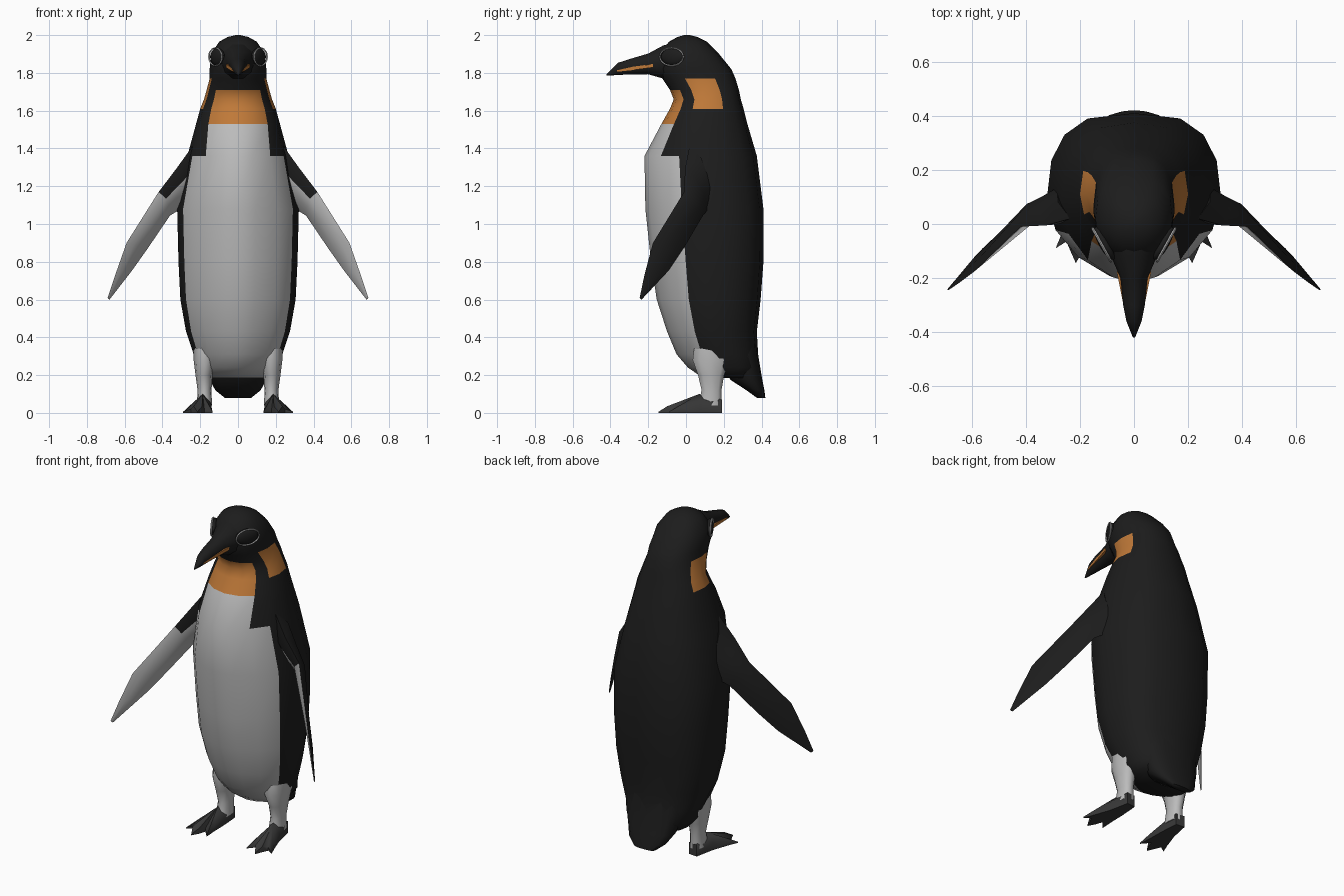
import bpy, bmesh, math
from math import sin, cos, pi, radians
from mathutils import Vector, Matrix

if "Cube" in bpy.data.objects:
    bpy.data.objects.remove(bpy.data.objects["Cube"])


def material(name, c):
    m = bpy.data.materials.new(name)
    m.diffuse_color = (*c, 1)
    m.use_nodes = True
    m.node_tree.nodes["Principled BSDF"].inputs["Base Color"].default_value = m.diffuse_color
    return m


BLACK = material("black", (0.012, 0.012, 0.012))
WHITE = material("white", (0.5, 0.5, 0.5))
ORANGE = material("orange", (0.52, 0.19, 0.04))
GREY = material("dark_grey", (0.04, 0.04, 0.04))


def finish(name, bm, mats, mirror=False, angle=60):
    bmesh.ops.recalc_face_normals(bm, faces=bm.faces)
    me = bpy.data.meshes.new(name)
    bm.to_mesh(me)
    bm.free()
    ob = bpy.data.objects.new(name, me)
    bpy.context.collection.objects.link(ob)
    for m in mats:
        me.materials.append(m)
    bpy.ops.object.select_all(action='DESELECT')
    ob.select_set(True)
    bpy.context.view_layer.objects.active = ob
    bpy.ops.object.shade_smooth_by_angle(angle=radians(angle))
    if mirror:
        ob.modifiers.new("mirror", 'MIRROR')
    return ob


def loft(name, rings, mats, pick=None, mirror=False, loop=False, angle=60):
    """Skin a list of point rings; pick(ring, segment) gives the material index."""
    bm = bmesh.new()
    vs = [[bm.verts.new(p) for p in r] for r in rings]
    n, k = len(vs[0]), len(vs)
    for i in range(k if loop else k - 1):
        a, b = vs[i], vs[(i + 1) % k]
        for j in range(n):
            f = bm.faces.new((a[j], a[(j + 1) % n], b[(j + 1) % n], b[j]))
            f.material_index = pick(i, j) if pick else 0
    if not loop:
        bm.faces.new(vs[0])
        bm.faces.new(vs[-1])
    return finish(name, bm, mats, mirror, angle)


def oval(z, yf, yb, hw, n=16, cx=0.0, front=1.0, back=0.8):
    """Horizontal ring; front and back set how square each half is."""
    pts = []
    for j in range(n):
        t = 2 * pi * j / n
        c, s = cos(t), sin(t)
        x = math.copysign(abs(c) ** (back if s > 0 else front), c)
        y = math.copysign(abs(s) ** (0.85 if s > 0 else 1), s)
        pts.append((cx + hw * x, (yf + yb) / 2 + (yb - yf) / 2 * y, z))
    return pts


# body and head: z, front y, back y, half width
BODY = [(0.185, 0.09, 0.36, 0.17), (0.24, 0.01, 0.39, 0.215), (0.31, -0.05, 0.382, 0.235),
        (0.43, -0.10, 0.375, 0.275), (0.6, -0.155, 0.395, 0.305), (0.8, -0.185, 0.41, 0.315),
        (1.08, -0.215, 0.41, 0.322), (1.36, -0.22, 0.375, 0.268), (1.53, -0.13, 0.325, 0.222),
        (1.61, -0.085, 0.305, 0.2), (1.66, -0.065, 0.29, 0.18), (1.71, -0.085, 0.28, 0.166),
        (1.77, -0.125, 0.262, 0.15), (1.82, -0.15, 0.24, 0.15), (1.9, -0.14, 0.175, 0.143),
        (1.965, -0.09, 0.11, 0.1), (1.99, -0.045, 0.06, 0.055), (2.0, -0.01, 0.02, 0.012)]


def body_colour(i, j):
    z = (BODY[i][0] + BODY[i + 1][0]) / 2
    if z < 1.36:
        return 1 if 9 <= j <= 14 else 0
    if z < 1.71 and 10 <= j <= 13:
        return 1 if z < 1.53 else 2
    return 2 if 1.61 < z < 1.77 and j in (0, 15, 7, 8) else 0


loft("body", [oval(*r, front=1.3 if r[0] < 1.5 else 1.0, back=0.65 if 0.4 < r[0] < 1.3 else 0.8)
              for r in BODY], [BLACK, WHITE, ORANGE], body_colour)

# tail
loft("tail", [oval(*r) for r in ((0.42, 0.15, 0.37, 0.2), (0.3, 0.18, 0.383, 0.19),
                                 (0.175, 0.235, 0.404, 0.15), (0.12, 0.32, 0.415, 0.12),
                                 (0.08, 0.375, 0.42, 0.07))], [BLACK])

# beak: y, bottom z, top z, half width
beak = []
for y, zb, zt, hw in ((-0.04, 1.75, 1.97, 0.1), (-0.12, 1.765, 1.95, 0.085), (-0.2, 1.79, 1.905, 0.05),
                      (-0.3, 1.79, 1.875, 0.04), (-0.36, 1.787, 1.855, 0.028), (-0.42, 1.785, 1.795, 0.004)):
    beak.append([(hw * cos(t), y, (zb + zt) / 2 + (zt - zb) / 2 * sin(t))
                 for t in (2 * pi * k / 10 for k in range(10))])
loft("beak", beak, [BLACK])

# orange beak stripes
stripe = [[(x - 0.02, y, z - h), (x, y, z - h), (x, y, z + h), (x - 0.02, y, z + h)]
          for x, y, z, h in ((0.064, -0.175, 1.838, 0.009), (0.043, -0.28, 1.824, 0.009),
                             (0.026, -0.365, 1.81, 0.004))]
loft("beak_stripe", stripe, [ORANGE], mirror=True)

# eyes with pale rims
place = Matrix.Translation((0.109, -0.071, 1.885)) @ Matrix.Rotation(radians(-29), 4, 'Z')
bm = bmesh.new()
bmesh.ops.create_uvsphere(bm, u_segments=16, v_segments=10, radius=1,
                          matrix=place @ Matrix.Diagonal((0.022, 0.07, 0.046, 1)))
finish("eye", bm, [BLACK], True)
rim = []
for k in range(24):
    t = 2 * pi * k / 24
    rim.append([place @ Vector((0.012 + 0.005 * sin(u), (0.071 + 0.004 * cos(u)) * cos(t),
                                (0.047 + 0.004 * cos(u)) * sin(t))) for u in (0, pi / 2, pi, 1.5 * pi)])
loft("eye_rim", rim, [WHITE], mirror=True, loop=True)

# flippers: leading edge, trailing edge, thickness
FLIP = [((0.235, 0.02, 1.42), (0.26, 0.15, 1.10), 0.05), ((0.325, -0.005, 1.295), (0.31, 0.115, 1.075), 0.045),
        ((0.42, -0.01, 1.17), (0.36, 0.09, 1.045), 0.03), ((0.59, -0.175, 0.9), (0.475, -0.01, 0.875), 0.014),
        ((0.65, -0.22, 0.73), (0.56, -0.09, 0.755), 0.009), ((0.69, -0.245, 0.61), (0.68, -0.235, 0.6), 0.003)]
inward = Vector((-0.8, -0.58, -0.15))
flipper = []
for a, b, th in FLIP:
    a, b = Vector(a), Vector(b)
    p, q = a.lerp(b, 0.25), a.lerp(b, 0.7)
    flipper.append([a, p + inward * th, q + inward * th * 0.8, b, q - inward * th * 0.8, p - inward * th])
loft("flipper", flipper, [BLACK, WHITE],
     lambda i, j: 1 if j < 3 and not (i < 2 and j == 0) else 0, mirror=True, angle=70)

# legs
loft("leg", [oval(z, yf, yb, hw, 10, cx) for z, yf, yb, hw, cx in (
    (0.36, 0.04, 0.24, 0.06, 0.175), (0.28, 0.03, 0.235, 0.06, 0.175), (0.2, 0.06, 0.205, 0.045, 0.18),
    (0.12, 0.08, 0.19, 0.037, 0.177), (0.04, 0.06, 0.19, 0.04, 0.178))], [WHITE], mirror=True)

# webbed feet: outline x, y and top height, fanned to the instep
FOOT = [(0.15, 0.185, 0.07), (0.205, 0.19, 0.07), (0.23, 0.07, 0.05), (0.265, -0.03, 0.03),
        (0.29, -0.09, 0.006), (0.25, -0.065, 0.02), (0.235, -0.1, 0.035), (0.215, -0.145, 0.006),
        (0.19, -0.1, 0.035), (0.178, -0.06, 0.02), (0.135, -0.11, 0.006), (0.14, -0.03, 0.03),
        (0.142, 0.07, 0.05)]
bm = bmesh.new()
low = [bm.verts.new((x, y, 0)) for x, y, h in FOOT]
top = [bm.verts.new((x, y, h)) for x, y, h in FOOT]
mid = bm.verts.new((0.187, 0.07, 0.1))
bm.faces.new(low)
for i in range(len(FOOT)):
    j = (i + 1) % len(FOOT)
    bm.faces.new((low[i], low[j], top[j], top[i]))
    bm.faces.new((top[i], top[j], mid))
finish("foot", bm, [GREY], True, 60)
